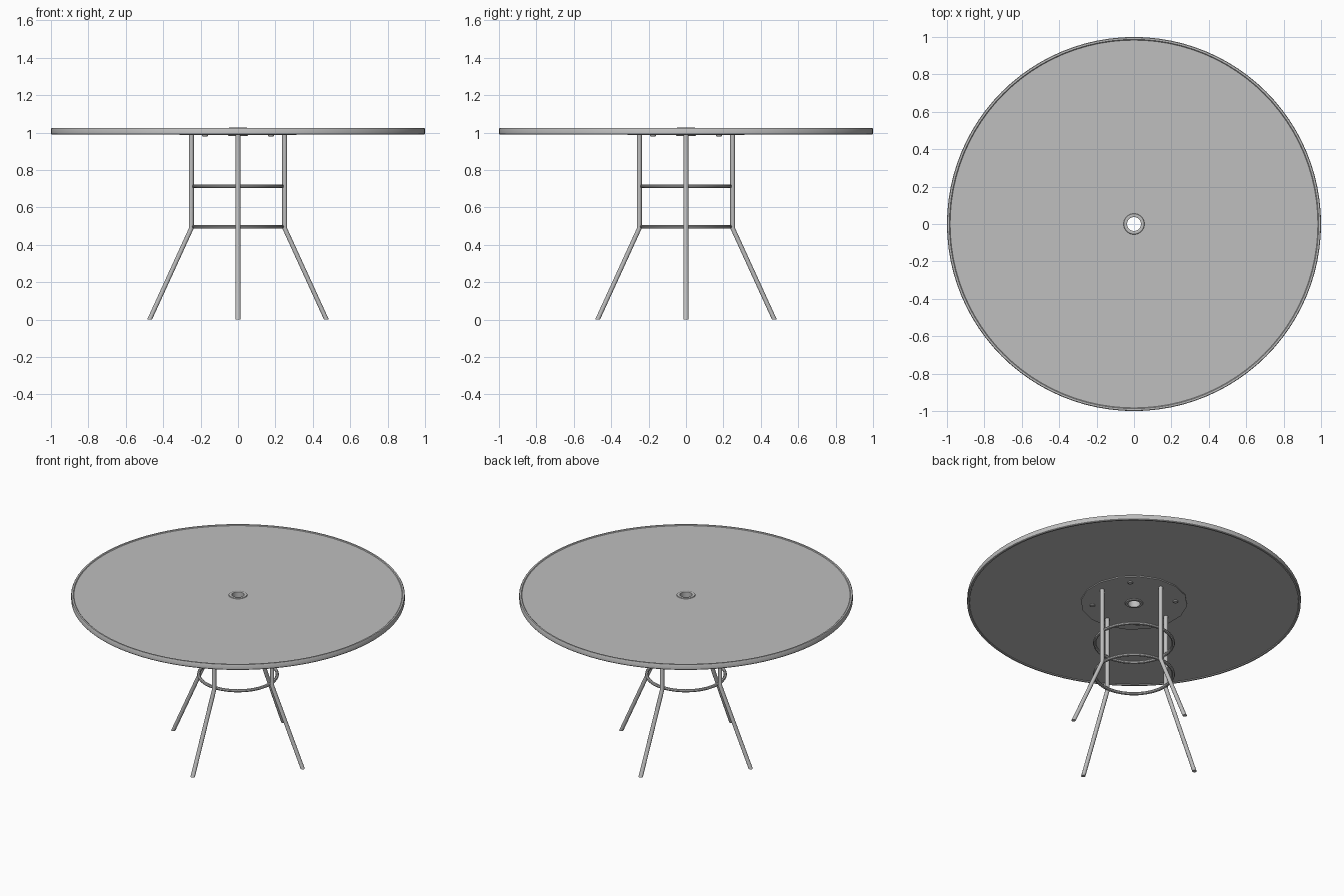
import bpy, bmesh
from math import cos, sin, pi, radians

cube = bpy.data.objects.get("Cube")
if cube:
    bpy.data.objects.remove(cube, do_unlink=True)

grey = bpy.data.materials.new("painted grey metal")
grey.use_nodes = True
GREY = (0.52, 0.52, 0.52, 1)
grey.diffuse_color = GREY
grey.node_tree.nodes["Principled BSDF"].inputs["Base Color"].default_value = GREY


def finish(name, bm, angle=35):
    bmesh.ops.recalc_face_normals(bm, faces=bm.faces)
    mesh = bpy.data.meshes.new(name)
    bm.to_mesh(mesh)
    bm.free()
    mesh.materials.append(grey)
    obj = bpy.data.objects.new(name, mesh)
    bpy.context.collection.objects.link(obj)
    bpy.ops.object.select_all(action="DESELECT")
    obj.select_set(True)
    bpy.context.view_layer.objects.active = obj
    bpy.ops.object.shade_smooth_by_angle(angle=radians(angle))
    return obj


def skin(bm, rings, closed):
    """Join successive vertex rings with quads; cap the ends if open."""
    n = len(rings[0])
    pairs = list(zip(rings, rings[1:]))
    if closed:
        pairs.append((rings[-1], rings[0]))
    for a, b in pairs:
        for i in range(n):
            j = (i + 1) % n
            bm.faces.new((a[i], a[j], b[j], b[i]))
    if not closed:
        bm.faces.new(rings[0])
        bm.faces.new(rings[-1])


def lathe(name, profile, sides, closed=True, centre=(0, 0), turn=0.0):
    """Spin (radius, z) points around a vertical axis."""
    bm = bmesh.new()
    angles = [turn + 2 * pi * i / sides for i in range(sides)]
    rings = [[bm.verts.new((centre[0] + r * cos(a), centre[1] + r * sin(a), z))
              for a in angles] for r, z in profile]
    skin(bm, rings, closed)
    return finish(name, bm)


def leg(name, angle, path, radius, sides=12):
    """Bent tube with level ends, its path given as (distance out, z)."""
    bm = bmesh.new()
    rings = [[bm.verts.new((d * cos(angle) + radius * cos(2 * pi * i / sides),
                            d * sin(angle) + radius * sin(2 * pi * i / sides), z))
              for i in range(sides)] for d, z in path]
    skin(bm, rings, False)
    return finish(name, bm)


# Round top with a raised lip above and below, and a centre hole
lathe("table_top", [(0.04, 0.995), (0.985, 0.995), (0.987, 0.99), (0.997, 0.99),
                    (1.0, 0.994), (1.0, 1.02), (0.997, 1.025), (0.987, 1.025),
                    (0.983, 1.021), (0.04, 1.021)], 96)

# Collar lining the hole, flanged at both ends
lathe("hole_collar", [(0.037, 0.982), (0.05, 0.982), (0.054, 0.986), (0.054, 0.99),
                      (0.041, 0.99), (0.041, 1.021), (0.056, 1.021), (0.054, 1.025),
                      (0.045, 1.027), (0.037, 1.024)], 32)

# Mounting plate below the top
lathe("mounting_plate", [(0.04, 0.988), (0.32, 0.988), (0.32, 0.996), (0.04, 0.996)],
      16, turn=pi / 16)

# Bolts between the legs
for k in range(4):
    a = pi / 4 + k * pi / 2
    lathe(f"bolt_{k + 1}", [(0.012, 0.98), (0.016, 0.983), (0.016, 0.99)], 12,
          closed=False, centre=(0.25 * cos(a), 0.25 * sin(a)))

# Four splayed legs
for k, side in enumerate(("left", "back", "right", "front")):
    leg(f"{side}_leg", k * pi / 2, [(0.473, 0), (0.249, 0.49), (0.249, 0.99)], 0.0132)

# Bracing hoops inside the legs
for name, height in (("lower_hoop", 0.497), ("upper_hoop", 0.714)):
    tube = [(0.236 + 0.01 * cos(t * pi / 4), height + 0.01 * sin(t * pi / 4))
            for t in range(8)]
    lathe(name, tube, 32).data.shade_smooth()
